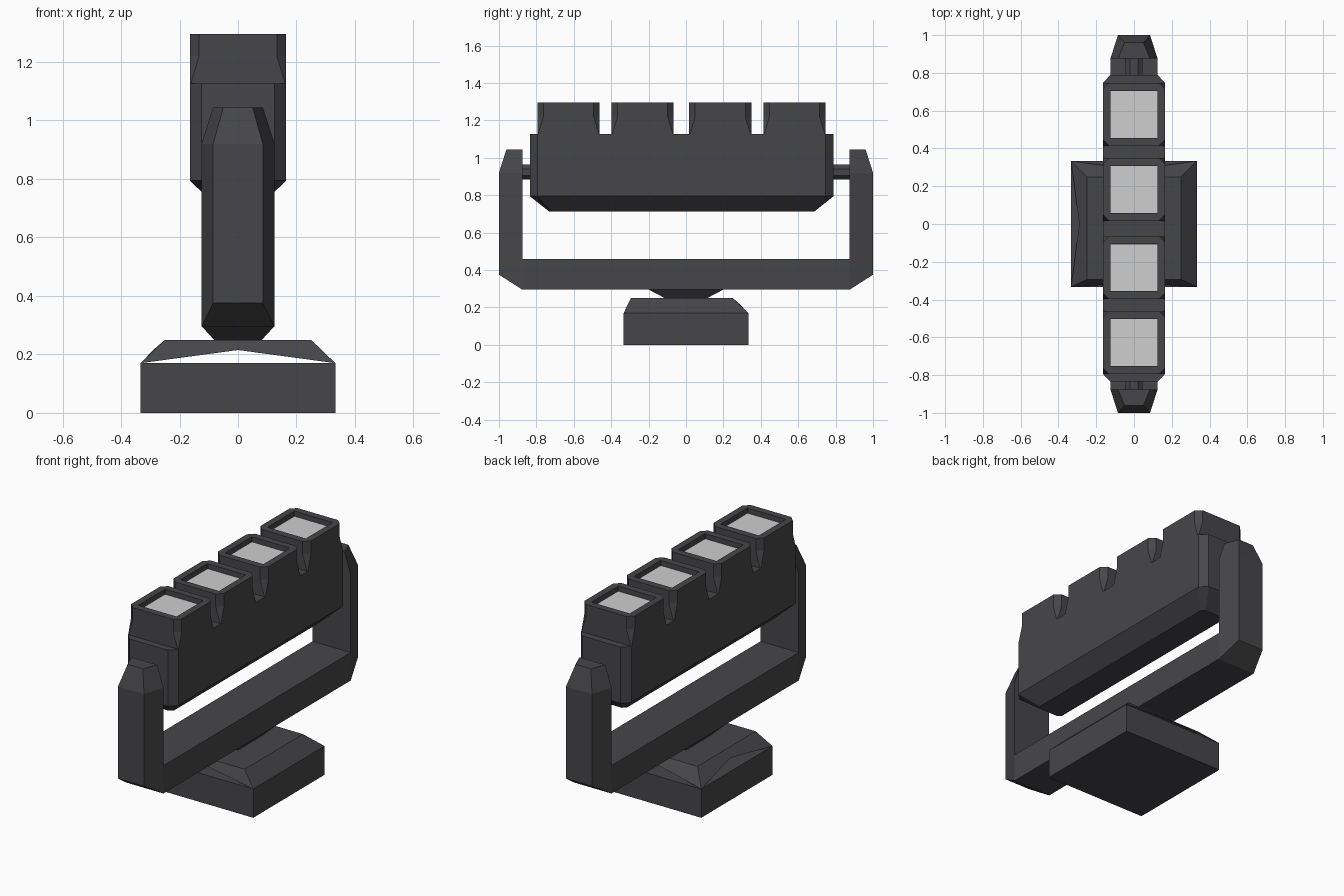
import bpy, bmesh

cube = bpy.data.objects.get("Cube")
if cube:
    bpy.data.objects.remove(cube, do_unlink=True)


def material(name, color):
    m = bpy.data.materials.new(name)
    m.use_nodes = True
    m.diffuse_color = color
    bsdf = next(n for n in m.node_tree.nodes if n.type == 'BSDF_PRINCIPLED')
    bsdf.inputs["Base Color"].default_value = color
    return m


CASING = material("charcoal casing", (0.062, 0.062, 0.068, 1))
GLASS = material("pale lamp glass", (0.62, 0.62, 0.62, 1))


def build(name, verts, faces, mat=CASING):
    mesh = bpy.data.meshes.new(name)
    bm = bmesh.new()
    vs = [bm.verts.new(v) for v in verts]
    for f in faces:
        bm.faces.new([vs[i] for i in f])
    bmesh.ops.remove_doubles(bm, verts=bm.verts, dist=0.0005)
    bmesh.ops.recalc_face_normals(bm, faces=bm.faces)
    bm.to_mesh(mesh)
    bm.free()
    mesh.materials.append(mat)
    obj = bpy.data.objects.new(name, mesh)
    bpy.context.collection.objects.link(obj)
    return obj


def loft(name, rings, mat=CASING, cap_end=True):
    """Skin equal-length rings of points and cap the ends."""
    n = len(rings[0])
    faces = [list(range(n))]
    for r in range(len(rings) - 1):
        for i in range(n):
            j = (i + 1) % n
            faces.append([r * n + i, r * n + j, (r + 1) * n + j, (r + 1) * n + i])
    if cap_end:
        faces.append([(len(rings) - 1) * n + i for i in range(n)])
    return build(name, [p for ring in rings for p in ring], faces)


def rect(hx, hy, z, cy=0.0):
    return [(-hx, cy - hy, z), (hx, cy - hy, z), (hx, cy + hy, z), (-hx, cy + hy, z)]


def octagon(hx, hy, cx, cy, z, mid=0.0):
    """Rectangle with corners cut by cx along x and cy along y."""
    half = [(hx - cx, -hy), (hx, cy - hy), (hx, hy - cy), (hx - cx, hy)]
    pts = half + [(-x, -y) for x, y in half]
    return [(x, y + mid, z) for x, y in pts]


# Base block
loft("base_block", [rect(0.333, 0.333, 0), rect(0.333, 0.333, 0.17)])

# Sloped base cover with open triangular gaps on three sides
cover = rect(0.333, 0.333, 0.17) + rect(0.25, 0.272, 0.25, -0.022)
cover += [(0, -0.312, 0.215), (0, 0.29, 0.215), (-0.29, 0, 0.215)]
faces = [(4, 5, 6, 7), (1, 2, 6, 5)]
for a, b, apex in ((0, 1, 8), (2, 3, 9), (3, 0, 10)):
    faces += [(a, apex, a + 4), (apex, b + 4, a + 4), (apex, b, b + 4)]
build("base_cover", cover, faces)

# Tapered neck under the yoke
loft("neck", [rect(0.08, 0.11, 0.248), rect(0.125, 0.203, 0.297)])

# Yoke: each station is outer (y, z, half width) then inner (y, z, half width)
stations = [
    ((-0.96, 1.045, 0.05), (-0.875, 1.045, 0.085)),
    ((-1.0, 0.92, 0.085), (-0.875, 0.92, 0.125)),
    ((-1.0, 0.375, 0.085), (-0.875, 0.46, 0.125)),
    ((-0.875, 0.295, 0.125), (-0.875, 0.46, 0.125)),
]


def yoke_ring(station, side):
    (yo, zo, wo), (yi, zi, wi) = station
    return [(-wo, yo * side, zo), (wo, yo * side, zo),
            (wi, yi * side, zi), (-wi, yi * side, zi)]


rings = [yoke_ring(s, 1) for s in stations] + [yoke_ring(s, -1) for s in reversed(stations)]
# The skin helper cannot make two-point sides, so collapsed quads become triangles
n = len(rings)
faces = [(0, 1, 2, 3), tuple(4 * (n - 1) + i for i in range(4))]
for r in range(n - 1):
    for i in range(4):
        j = (i + 1) % 4
        quad = [4 * r + i, 4 * r + j, 4 * r + 4 + j, 4 * r + 4 + i]
        flat = [p for ring in rings for p in ring]
        unique = []
        for k in quad:
            if flat[k] not in [flat[u] for u in unique]:
                unique.append(k)
        if len(unique) > 2:
            faces.append(unique)
# Share coincident corner points between stations
points, remap = [], {}
for k, p in enumerate(flat):
    if p not in points:
        points.append(p)
    remap[k] = points.index(p)
build("yoke", points, [[remap[k] for k in f] for f in faces])

# Pivot pins
for name, y0, y1 in (("front_pivot", -0.89, -0.82), ("back_pivot", 0.77, 0.89)):
    section = [(x, z) for x, y, z in [(a, 0, b) for a, b, _ in octagon(0.045, 0.04, 0.025, 0.022, 0)]]
    loft(name, [[(x, y, z + 0.923) for x, z in section] for y in (y0, y1)])

# Lamp housing with chamfered ends and tapered underside
MID = -0.023
loft("lamp_housing", [
    octagon(0.08, 0.708, 0.02, 0.02, 0.712, MID),
    octagon(0.165, 0.812, 0.04, 0.042, 0.795, MID),
    octagon(0.165, 0.812, 0.04, 0.042, 1.127, MID),
])

# Four lamp heads, each with a recessed pane
for number, y in enumerate((-0.628, -0.232, 0.183, 0.58), 1):
    loft(f"lamp_head_{number}", [
        octagon(0.165, 0.166, 0.002, 0.002, 1.12, y),
        octagon(0.165, 0.166, 0.032, 0.032, 1.22, y),
        octagon(0.165, 0.166, 0.032, 0.032, 1.295, y),
        octagon(0.125, 0.125, 0.002, 0.002, 1.295, y),
        octagon(0.125, 0.125, 0.002, 0.002, 1.262, y),
    ])
    build(f"lamp_glass_{number}", rect(0.124, 0.124, 1.265, y), [(0, 1, 2, 3)], GLASS)
